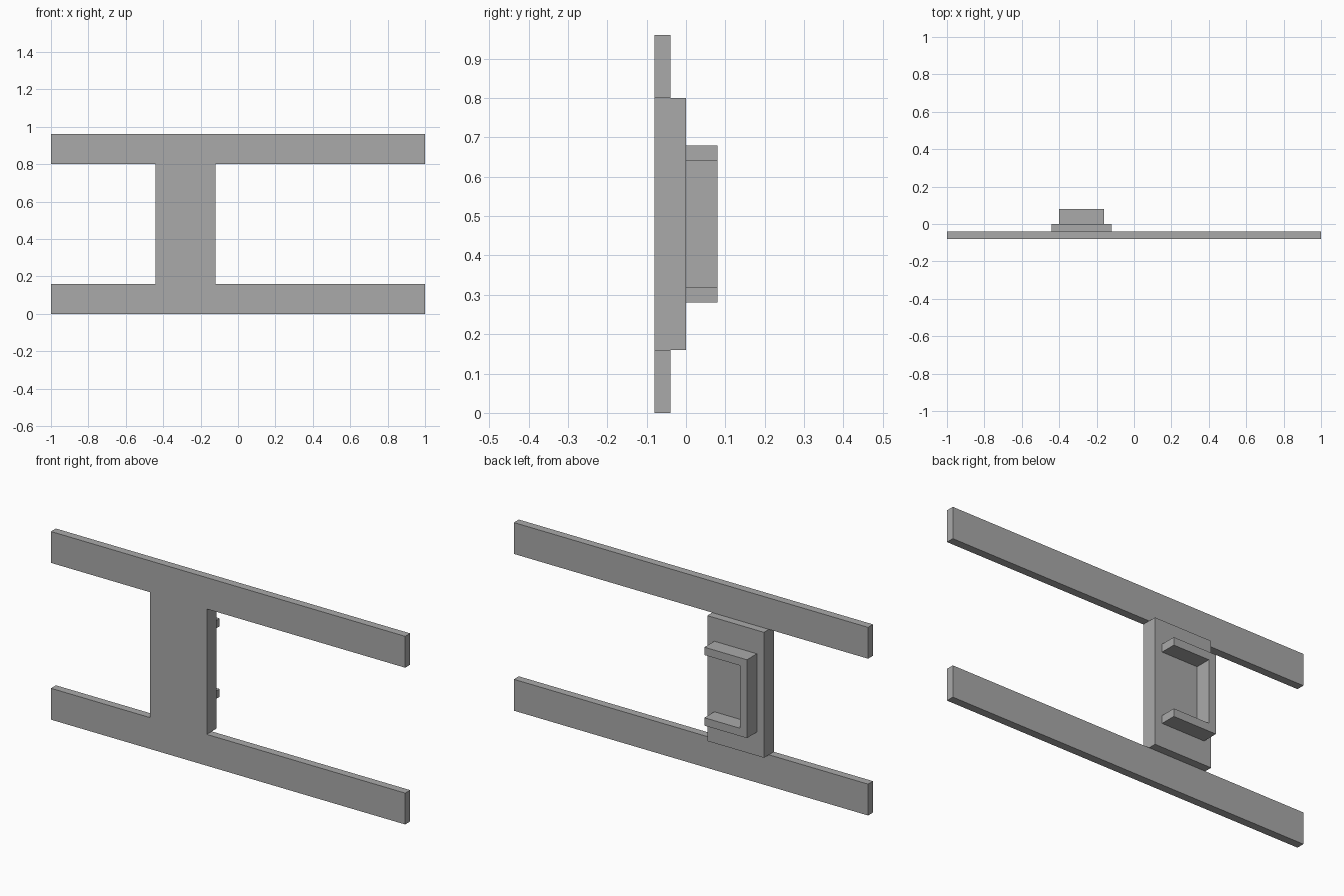
import bpy
import bmesh

cube = bpy.data.objects.get("Cube")
if cube:
    bpy.data.objects.remove(cube, do_unlink=True)

grey = bpy.data.materials.new("plain_grey")
grey.use_nodes = True
colour = (0.4, 0.4, 0.4, 1)
grey.diffuse_color = colour
grey.node_tree.nodes["Principled BSDF"].inputs["Base Color"].default_value = colour


def extruded(name, outline, y0, y1):
    """Extrude an x-z outline from y0 back to y1."""
    bm = bmesh.new()
    face = bm.faces.new([bm.verts.new((x, y0, z)) for x, z in outline])
    ext = bmesh.ops.extrude_face_region(bm, geom=[face])
    verts = [v for v in ext["geom"] if isinstance(v, bmesh.types.BMVert)]
    bmesh.ops.translate(bm, verts=verts, vec=(0, y1 - y0, 0))
    bmesh.ops.recalc_face_normals(bm, faces=bm.faces)
    mesh = bpy.data.meshes.new(name)
    bm.to_mesh(mesh)
    bm.free()
    mesh.materials.append(grey)
    obj = bpy.data.objects.new(name, mesh)
    bpy.context.collection.objects.link(obj)
    return obj


left, right = -0.44, -0.12     # sides of the upright
low, high = 0.16, 0.80         # inner edges of the rails
top = 0.96

# Two long rails joined by an upright, as one flat frame
extruded("rail_frame", [
    (-1, 0), (1, 0), (1, low), (right, low), (right, high), (1, high),
    (1, top), (-1, top), (-1, high), (left, high), (left, low), (-1, low),
], -0.08, -0.04)

# Thicker backing behind the upright
extruded("backing_plate", [
    (left, low), (right, low), (right, high), (left, high),
], -0.04, 0)

# C-shaped bracket on the back, open towards +x
extruded("rear_bracket", [
    (-0.40, 0.28), (-0.16, 0.28), (-0.16, 0.32), (-0.36, 0.32),
    (-0.36, 0.64), (-0.16, 0.64), (-0.16, 0.68), (-0.40, 0.68),
], 0, 0.08)
